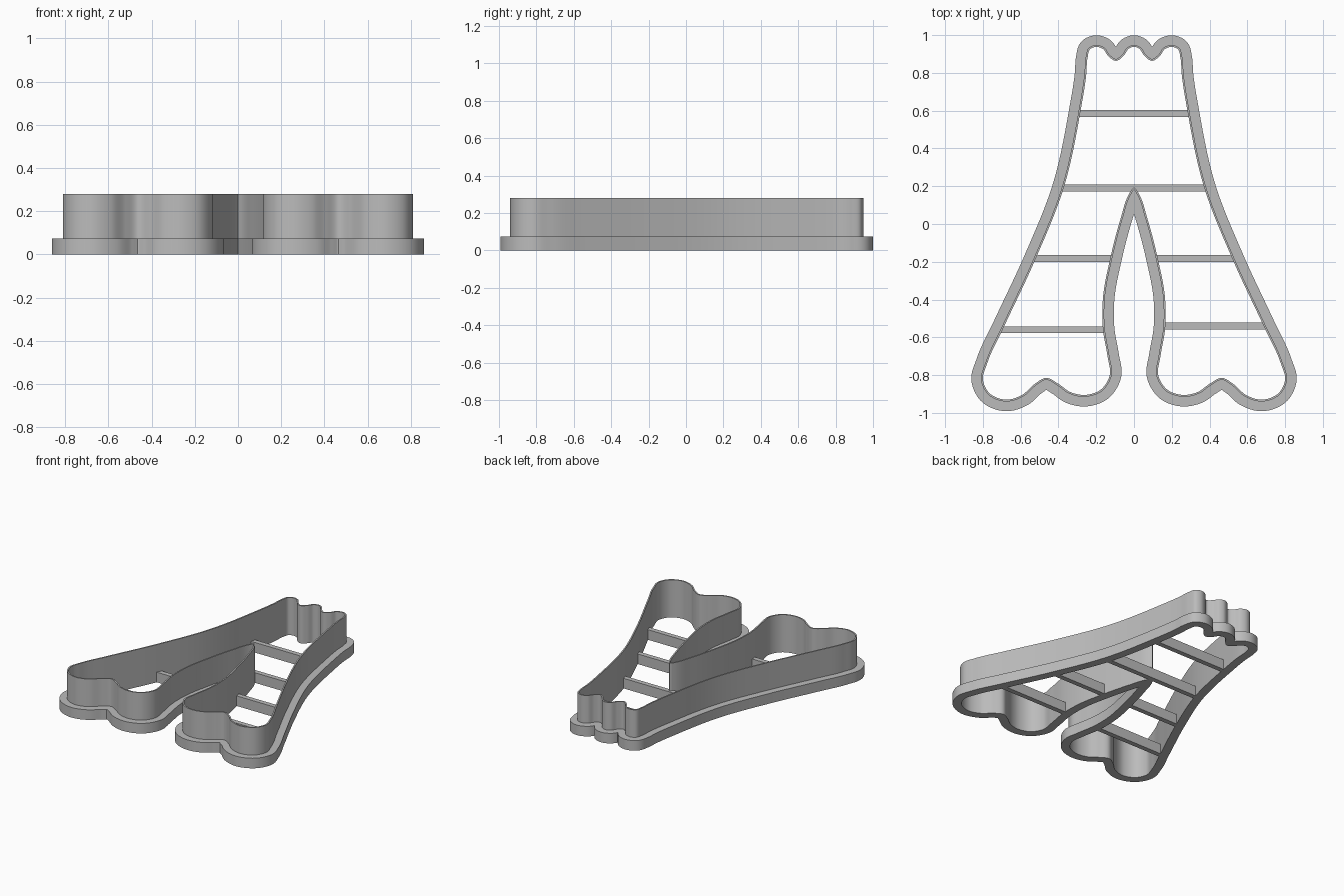
import bpy, bmesh
from mathutils import Vector

if "Cube" in bpy.data.objects:
    bpy.data.objects.remove(bpy.data.objects["Cube"])

FLANGE_H, WALL_H = 0.075, 0.28

grey = bpy.data.materials.new("plain_grey")
grey.use_nodes = True
colour = (0.5, 0.5, 0.5, 1)
grey.diffuse_color = colour
grey.node_tree.nodes["Principled BSDF"].inputs["Base Color"].default_value = colour

# Right half of the wall outline, from the top centre round to the notch tip
HALF = [(0, .948), (.035, .935), (.062, .898), (.095, .874), (.128, .895),
        (.155, .932), (.2, .948), (.24, .932), (.256, .88), (.262, .8),
        (.293, .6), (.38, .2), (.53, -.18), (.7, -.545), (.785, -.73),
        (.81, -.825), (.775, -.9), (.68, -.94), (.585, -.912), (.52, -.855),
        (.465, -.825), (.405, -.855), (.345, -.897), (.26, -.915), (.17, -.885),
        (.118, -.8), (.13, -.7), (.155, -.55), (.155, -.4), (.115, -.18),
        (.06, .03), (.02, .15), (0, .183)]


def smooth_half(points, steps=10):
    """Catmull-Rom samples; level at the first point, sharp at the last."""
    p = [Vector(q) for q in points]
    p = [Vector((-p[1].x, p[1].y))] + p + [2 * p[-1] - p[-2]]
    out = []
    for a, b, c, d in zip(p, p[1:], p[2:], p[3:]):
        # centripetal-like tangents scaled by neighbouring lengths
        ab, bc, cd = (b - a).length, (c - b).length, (d - c).length
        m1 = ((b - a) / ab * bc + (c - b) / bc * ab) / (ab + bc) * bc
        m2 = ((c - b) / bc * cd + (d - c) / cd * bc) / (bc + cd) * bc
        for i in range(steps):
            t = i / steps
            out.append(b * (2*t**3 - 3*t**2 + 1) + m1 * (t**3 - 2*t**2 + t)
                       + c * (3*t**2 - 2*t**3) + m2 * (t**3 - t**2))
    return out + [p[-2]]


def offset(path, dist):
    """Parallel outline, without the points that fold back on the path."""
    out = []
    n = len(path)
    for i, q in enumerate(path):
        d = (path[(i + 1) % n] - path[i - 1]).normalized()
        r = q + Vector((-d.y, d.x)) * dist
        if min((r - s).length for s in path) > abs(dist) * 0.985:
            out.append(r)
    return out


def ring(name, outer, inner, z0, z1):
    """Solid band between two outlines."""
    curve = bpy.data.curves.new(name, 'CURVE')
    curve.dimensions = '2D'
    curve.fill_mode = 'BOTH'
    curve.extrude = (z1 - z0) / 2
    for path in (outer, inner):
        s = curve.splines.new('POLY')
        s.points.add(len(path) - 1)
        for pt, q in zip(s.points, path):
            pt.co = (q.x, q.y, 0, 1)
        s.use_cyclic_u = True
    ob = bpy.data.objects.new(name, curve)
    bpy.context.collection.objects.link(ob)
    bpy.ops.object.select_all(action='DESELECT')
    ob.select_set(True)
    bpy.context.view_layer.objects.active = ob
    bpy.ops.object.convert(target='MESH')
    ob = bpy.context.object
    bm = bmesh.new()
    bm.from_mesh(ob.data)
    bmesh.ops.remove_doubles(bm, verts=bm.verts, dist=1e-5)
    bmesh.ops.translate(bm, verts=bm.verts, vec=(0, 0, (z0 + z1) / 2))
    bmesh.ops.recalc_face_normals(bm, faces=bm.faces)
    bm.to_mesh(ob.data)
    bm.free()
    ob.data.materials.clear()
    ob.data.materials.append(grey)
    bpy.ops.object.shade_smooth_by_angle(angle=0.6)


def bar(name, x0, x1, y):
    """Flat cross bar joining two sides of the base."""
    bm = bmesh.new()
    bmesh.ops.create_cube(bm, size=1)
    bmesh.ops.scale(bm, verts=bm.verts, vec=(x1 - x0, 0.036, FLANGE_H))
    bmesh.ops.translate(bm, verts=bm.verts, vec=((x0 + x1) / 2, y, FLANGE_H / 2))
    me = bpy.data.meshes.new(name)
    bm.to_mesh(me)
    bm.free()
    me.materials.append(grey)
    bpy.context.collection.objects.link(bpy.data.objects.new(name, me))


half = smooth_half(HALF)
wall = half + [Vector((-q.x, q.y)) for q in half[-2:0:-1]]
inside = offset(wall, -0.01)

ring("base_flange", offset(wall, 0.051), inside, 0, FLANGE_H)
ring("cutting_wall", wall, inside, FLANGE_H, WALL_H)

# Cross bars
bar("upper_bar", -.31, .31, .585)
bar("middle_bar", -.4, .4, .19)
bar("left_thigh_bar", .1, .545, -.183)
bar("right_thigh_bar", -.545, -.1, -.183)
bar("left_shin_bar", .14, .71, -.54)
bar("right_shin_bar", -.72, -.14, -.56)
